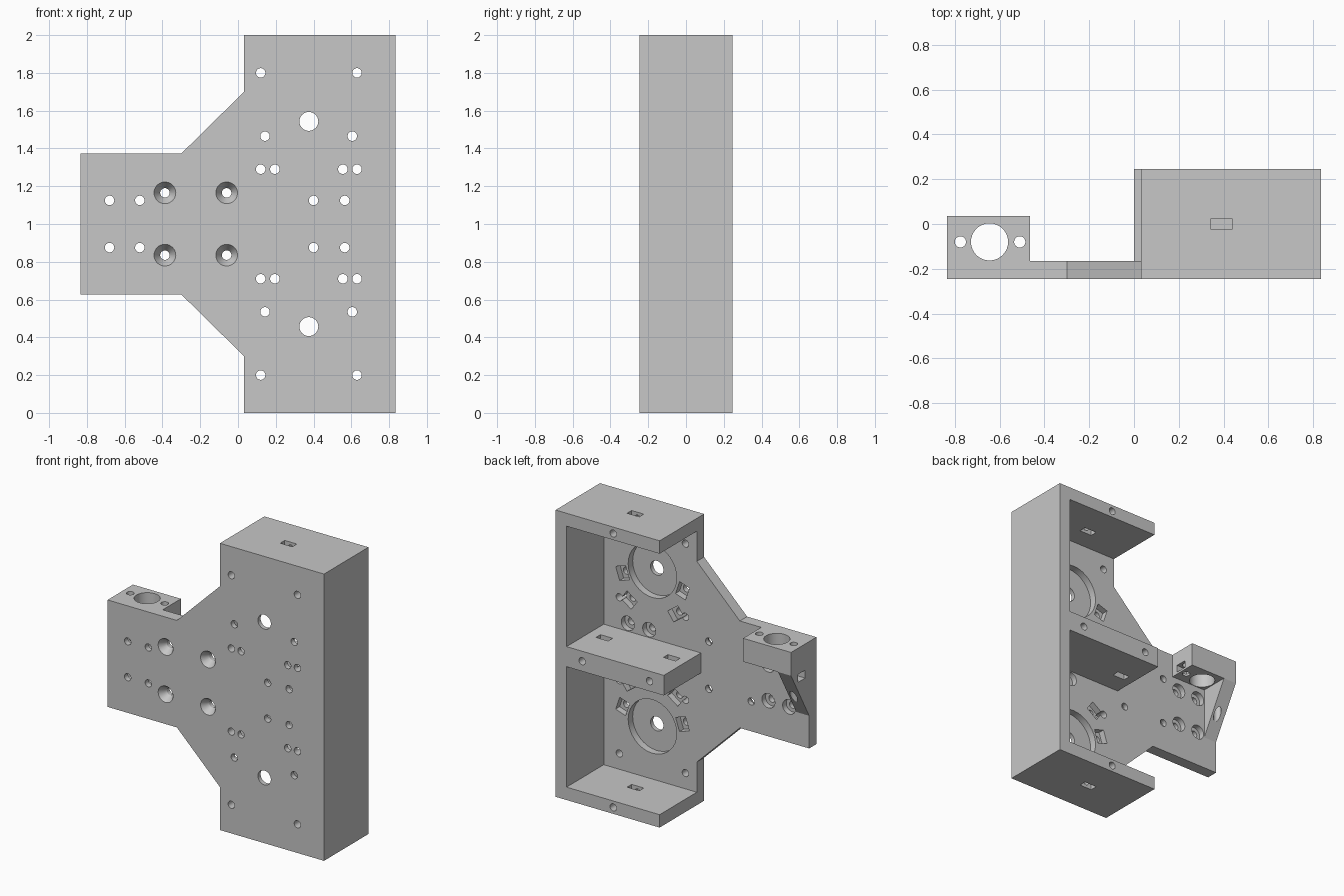
import bpy, bmesh, math
from mathutils import Matrix, Vector

if "Cube" in bpy.data.objects:
    bpy.data.objects.remove(bpy.data.objects["Cube"], do_unlink=True)

FRONT, BACK, INNER = -0.245, 0.245, -0.165   # depth of front, back and plate's inner face
MID = 1.0                                    # height of the mirror plane

grey = bpy.data.materials.new("plain grey")
grey.use_nodes = True
grey.diffuse_color = (0.57, 0.57, 0.57, 1)
grey.node_tree.nodes["Principled BSDF"].inputs["Base Color"].default_value = grey.diffuse_color


def add_prism(bm, points, offset):
    """Extrude a closed outline of 3D points along offset."""
    face = bm.faces.new([bm.verts.new(p) for p in points])
    top = bmesh.ops.extrude_face_region(bm, geom=[face])
    verts = [v for v in top["geom"] if isinstance(v, bmesh.types.BMVert)]
    bmesh.ops.translate(bm, verts=verts, vec=offset)


def add_box(bm, lo, hi, turn=0.0):
    """Box between two corners, optionally turned about its y axis."""
    lo, hi = Vector(lo), Vector(hi)
    m = (Matrix.Translation((lo + hi) / 2) @ Matrix.Rotation(turn, 4, "Y")
         @ Matrix.Diagonal((*(hi - lo), 1.0)))
    bmesh.ops.create_cube(bm, size=1, matrix=m)


def add_rod(bm, start, end, r1, r2=None):
    """Cylinder or cone between two points."""
    start, end = Vector(start), Vector(end)
    d = end - start
    m = Matrix.Translation((start + end) / 2) @ d.to_track_quat("Z", "Y").to_matrix().to_4x4()
    bmesh.ops.create_cone(bm, cap_ends=True, segments=32, radius1=r1,
                          radius2=r1 if r2 is None else r2, depth=d.length, matrix=m)


def finish(name, bm):
    bmesh.ops.recalc_face_normals(bm, faces=bm.faces)
    mesh = bpy.data.meshes.new(name)
    bm.to_mesh(mesh)
    bm.free()
    mesh.materials.append(grey)
    obj = bpy.data.objects.new(name, mesh)
    bpy.context.collection.objects.link(obj)
    return obj


def combine(body, other, operation):
    """Apply a boolean and remove the helper."""
    mod = body.modifiers.new(operation.title(), "BOOLEAN")
    mod.operation, mod.solver, mod.object = operation, "EXACT", other
    mod.use_self = True
    bpy.context.view_layer.objects.active = body
    bpy.ops.object.modifier_apply(modifier=mod.name)
    bpy.data.objects.remove(other, do_unlink=True)


def both(z):
    """A height and its mirror image."""
    return (z, 2 * MID - z)


# Front plate with a tapering arm
bm = bmesh.new()
half = [(0.835, 1.0), (0.032, 1.0), (0.032, 0.70), (-0.30, 0.373), (-0.835, 0.373)]
outline = [(x, MID + z) for x, z in half] + [(x, MID - z) for x, z in reversed(half)]
add_prism(bm, [(x, FRONT, z) for x, z in outline], (0, INNER - FRONT, 0))
bracket = finish("motor_bracket", bm)

# Side, top and bottom walls as one C-shaped frame
bm = bmesh.new()
c_half = [(0.835, 1.0), (0.032, 1.0), (0.032, 0.91), (0.75, 0.91)]
outline = [(x, MID + z) for x, z in c_half] + [(x, MID - z) for x, z in reversed(c_half)]
add_prism(bm, [(x, FRONT, z) for x, z in outline], (0, BACK - FRONT, 0))
combine(bracket, finish("frame", bm), "UNION")

# Middle shelf
bm = bmesh.new()
add_box(bm, (0.0, -0.2, 0.93), (0.8, BACK, 1.07))
combine(bracket, finish("shelf", bm), "UNION")

# Clamp block at the arm's end, and the gusset under it
bm = bmesh.new()
add_box(bm, (-0.835, -0.2, 1.21), (-0.465, 0.035, 1.373))
combine(bracket, finish("clamp_block", bm), "UNION")
bm = bmesh.new()
side = [(-0.2, 0.855), (INNER, 0.855), (0.035, 1.21), (0.035, 1.30), (-0.2, 1.30)]
add_prism(bm, [(-0.835, y, z) for y, z in side], (0.1, 0, 0))
combine(bracket, finish("gusset", bm), "UNION")

# Through holes
bm = bmesh.new()
R = 0.025
screw_holes = [(0.12, 1.8), (0.63, 1.8), (0.12, 1.29), (0.63, 1.29)]
trap_holes = [(0.143, 1.465), (0.605, 1.465), (0.195, 1.29), (0.555, 1.29)]
bore_holes = [(0.40, 1.125), (0.565, 1.125), (-0.68, 1.125), (-0.52, 1.125)]
sunk_holes = [(-0.387, 1.165), (-0.06, 1.165)]
shaft = (0.375, 1.543)
for x, top in screw_holes + trap_holes + bore_holes + sunk_holes + [shaft]:
    for z in both(top):
        add_rod(bm, (x, -0.3, z), (x, -0.14, z), 0.05 if x == shaft[0] else R)
# Screw holes in the rear rims
rims = [(0.39, 1.955), (0.39, 0.045), (0.63, MID), (0.11, MID)]
for x, z in rims:
    add_rod(bm, (x, -0.06, z), (x, 0.3, z), R)
# Vertical rod hole and clamp screws
for x, r in ((-0.645, 0.083), (-0.775, R), (-0.51, R)):
    add_rod(bm, (x, -0.08, 0.9), (x, -0.08, 1.45), r)
combine(bracket, finish("hole_cutter", bm), "DIFFERENCE")

# Pockets
bm = bmesh.new()
for z in both(shaft[1]):
    add_rod(bm, (shaft[0], -0.215, z), (shaft[0], -0.14, z), 0.187)
for x, top in trap_holes:
    for z in both(top):
        centre = shaft[1] if z > MID else 2 * MID - shaft[1]
        turn = -math.atan2(z - centre, x - shaft[0])
        add_box(bm, (x - 0.04, -0.21, z - 0.048), (x + 0.04, -0.14, z + 0.048), turn)
for x, top in bore_holes:
    for z in both(top):
        add_rod(bm, (x, -0.205, z), (x, -0.13, z), 0.05)
for x, top in sunk_holes:
    for z in both(top):
        add_rod(bm, (x, FRONT - 0.01, z), (x, -0.195, z), 0.064, R)
# Nut slots through the walls and shelf
for x, z in rims:
    add_box(bm, (x - 0.047, -0.025, z - 0.09), (x + 0.047, 0.025, z + 0.09))
# Nut slots in the sides of the clamp block
add_box(bm, (-0.85, -0.12, 1.135), (-0.745, -0.04, 1.19))
add_box(bm, (-0.545, -0.12, 1.225), (-0.45, -0.04, 1.275))
combine(bracket, finish("pocket_cutter", bm), "DIFFERENCE")

# Smooth bores, crisp edges
bpy.ops.object.select_all(action="DESELECT")
bracket.select_set(True)
bpy.context.view_layer.objects.active = bracket
bpy.ops.object.shade_smooth_by_angle(angle=math.radians(25))
